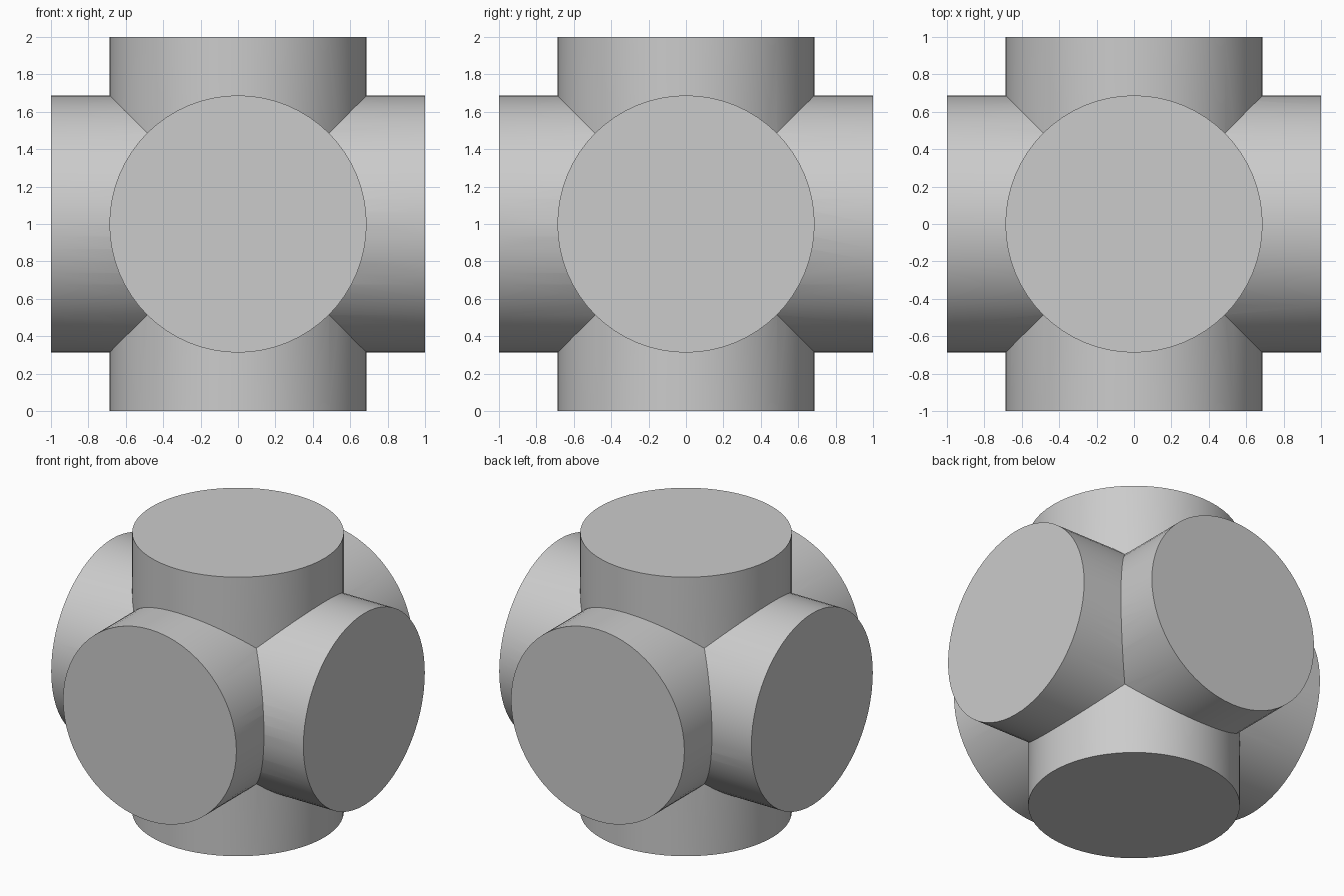
import bpy
from math import pi, radians

cube = bpy.data.objects.get("Cube")
if cube:
    bpy.data.objects.remove(cube, do_unlink=True)

RADIUS = 0.6875
LENGTH = 2.0
CENTRE = (0, 0, 1)

# Single grey finish
grey = bpy.data.materials.new("plain_grey")
grey.use_nodes = True
colour = (0.6, 0.6, 0.6, 1)
grey.diffuse_color = colour
grey.node_tree.nodes["Principled BSDF"].inputs["Base Color"].default_value = colour


def pipe(name, rotation):
    bpy.ops.mesh.primitive_cylinder_add(
        vertices=64, radius=RADIUS, depth=LENGTH, location=CENTRE, rotation=rotation)
    obj = bpy.context.object
    obj.name = name
    obj.data.materials.append(grey)
    bpy.ops.object.transform_apply(location=True, rotation=True, scale=True)
    return obj


# Three solid cylinders crossing at the centre
body = pipe("six_way_junction", (0, 0, 0))
arms = [pipe("side_to_side_cylinder", (0, pi / 2, 0)),
        pipe("front_to_back_cylinder", (pi / 2, 0, 0))]

# Merge them into one surface
for arm in arms:
    union = body.modifiers.new("join_" + arm.name, 'BOOLEAN')
    union.operation = 'UNION'
    union.solver = 'EXACT'
    union.object = arm
    bpy.context.view_layer.objects.active = body
    bpy.ops.object.modifier_apply(modifier=union.name)
    bpy.data.objects.remove(arm, do_unlink=True)

# Smooth walls with crisp rims and seams
bpy.ops.object.select_all(action='DESELECT')
body.select_set(True)
bpy.context.view_layer.objects.active = body
bpy.ops.object.shade_smooth_by_angle(angle=radians(30))
